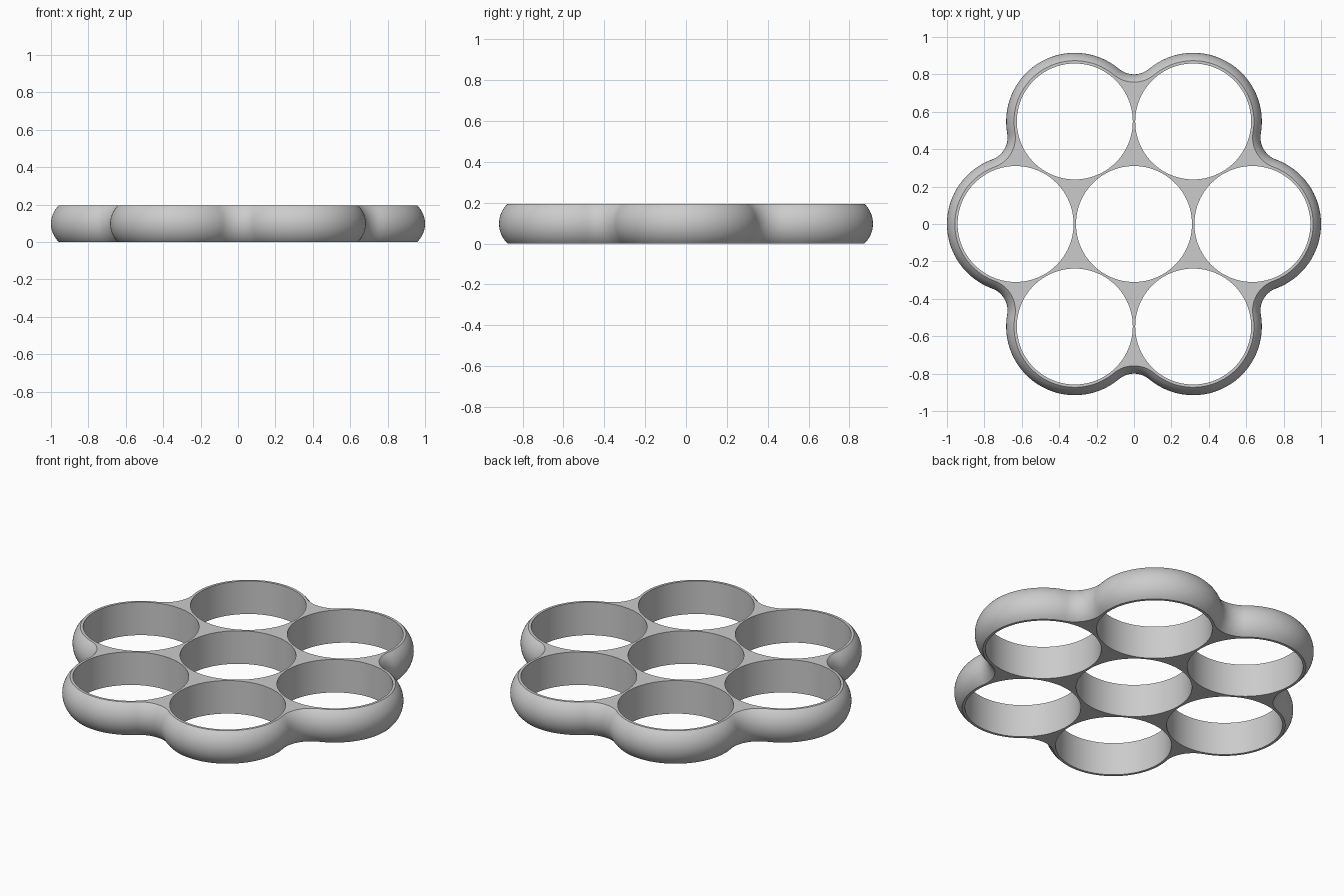
import bpy, bmesh
from math import pi, sin, cos, asin, atan2, sqrt, radians
from mathutils import Vector

cube = bpy.data.objects.get("Cube")
if cube:
    bpy.data.objects.remove(cube, do_unlink=True)

HEIGHT = 0.195
SPACING = 0.633      # distance between neighbouring ring centres
HOLE = 0.31          # radius of each opening
OUTER = 1 - SPACING  # lobe radius at mid height
FILLET = 0.126       # radius of the hollow between lobes
BULGE = 0.042        # how far the wall swells past its rims

grey = bpy.data.materials.new("grey")
grey.use_nodes = True
colour = (0.6, 0.6, 0.6, 1)
grey.diffuse_color = colour
grey.node_tree.nodes["Principled BSDF"].inputs["Base Color"].default_value = colour


def polar(radius, angle):
    return Vector((radius * cos(angle), radius * sin(angle)))


def arc(centre, radius, start, end, steps):
    return [centre + polar(radius, start + (end - start) * i / steps) for i in range(steps)]


def outline(inset):
    """Six lobes joined by tangent hollows, moved inward by inset."""
    half = SPACING * sin(pi / 6)
    reach = SPACING * cos(pi / 6) + sqrt((OUTER + FILLET) ** 2 - half ** 2)
    points = []
    for k in range(6):
        turn = k * pi / 3
        lobe = polar(SPACING, turn)
        hollow = polar(reach, turn + pi / 6)
        to_hollow = hollow - lobe
        swing = atan2(to_hollow.y, to_hollow.x) - turn
        swing %= 2 * pi
        points += arc(lobe, OUTER - inset, turn - swing, turn + swing, 48)
        spread = asin(half / (OUTER + FILLET))
        back = turn + pi / 6 + pi
        points += arc(hollow, FILLET + inset, back + spread, back - spread, 16)
    return points


# Bulged body, lofted from stacked outlines
bm = bmesh.new()
levels = 16
arc_radius = ((HEIGHT / 2) ** 2 + BULGE ** 2) / (2 * BULGE)
limit = asin(HEIGHT / 2 / arc_radius)
rings = []
for i in range(levels + 1):
    a = limit * (2 * i / levels - 1)
    z = HEIGHT / 2 + arc_radius * sin(a)
    inset = arc_radius * (1 - cos(a))
    rings.append([bm.verts.new((p.x, p.y, z)) for p in outline(inset)])
for low, high in zip(rings, rings[1:]):
    for j in range(len(low)):
        n = (j + 1) % len(low)
        bm.faces.new((low[j], low[n], high[n], high[j]))
bm.faces.new(rings[-1])
bm.faces.new(rings[0][::-1])
mesh = bpy.data.meshes.new("ring_tray")
bm.to_mesh(mesh)
bm.free()
tray = bpy.data.objects.new("ring_tray", mesh)
bpy.context.collection.objects.link(tray)
mesh.materials.append(grey)

# Seven round openings
bm = bmesh.new()
centres = [Vector((0, 0))] + [polar(SPACING, k * pi / 3) for k in range(6)]
for c in centres:
    made = bmesh.ops.create_cone(bm, cap_ends=True, segments=96, radius1=HOLE,
                                 radius2=HOLE, depth=HEIGHT * 2)
    bmesh.ops.translate(bm, verts=made["verts"], vec=(c.x, c.y, HEIGHT / 2))
mesh = bpy.data.meshes.new("hole_cutter")
bm.to_mesh(mesh)
bm.free()
mesh.materials.append(grey)
cutter = bpy.data.objects.new("hole_cutter", mesh)
bpy.context.collection.objects.link(cutter)
cutter.hide_render = True

cut = tray.modifiers.new("holes", 'BOOLEAN')
cut.operation = 'DIFFERENCE'
cut.solver = 'EXACT'
cut.object = cutter

for other in bpy.context.selected_objects:
    other.select_set(False)
tray.select_set(True)
bpy.context.view_layer.objects.active = tray
bpy.ops.object.modifier_apply(modifier=cut.name)
bpy.data.objects.remove(cutter, do_unlink=True)
bpy.ops.object.shade_smooth_by_angle(angle=radians(30))
